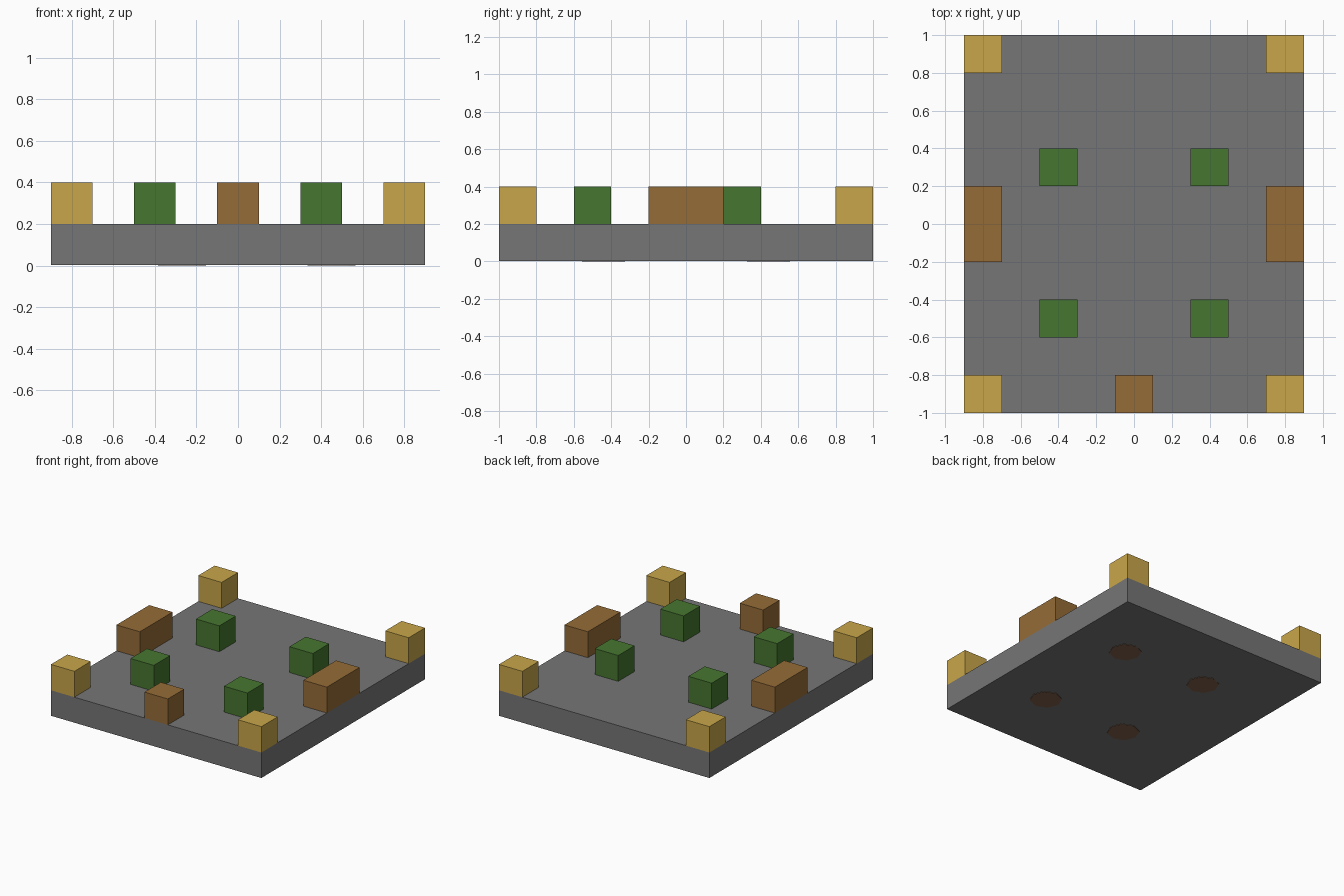
import bpy

cube = bpy.data.objects.get("Cube")
if cube:
    bpy.data.objects.remove(cube, do_unlink=True)


def material(name, rgb):
    m = bpy.data.materials.new(name)
    m.use_nodes = True
    m.diffuse_color = (*rgb, 1)
    m.node_tree.nodes["Principled BSDF"].inputs["Base Color"].default_value = (*rgb, 1)
    return m


stone = material("stone grey", (0.18, 0.18, 0.18))
gold = material("sand gold", (0.58, 0.38, 0.067))
brown = material("wood brown", (0.30, 0.15, 0.038))
green = material("leaf green", (0.061, 0.18, 0.029))
dark = material("foot brown", (0.22, 0.12, 0.07))


def block(name, center, size, mat):
    bpy.ops.mesh.primitive_cube_add(size=1, location=center)
    ob = bpy.context.object
    ob.name = name
    ob.scale = size
    bpy.ops.object.transform_apply(location=False, rotation=False, scale=True)
    ob.data.materials.append(mat)


FOOT = 0.003  # feet stand just proud of the underside
SMALL = (0.2, 0.2, 0.2)
TOP = 0.3     # centre height of the blocks on the slab

# Base slab
block("base_slab", (0, 0, (0.2 + FOOT) / 2), (1.8, 2, 0.2 - FOOT), stone)

# Blocks mirrored left and right
for side, x in (("left", 1), ("right", -1)):
    block(f"{side}_wall_block", (0.8 * x, 0, TOP), (0.2, 0.4, 0.2), brown)
    for end, corner_y, bush_y in (("front", -0.9, -0.5), ("back", 0.9, 0.3)):
        block(f"{end}_{side}_corner_post", (0.8 * x, corner_y, TOP), SMALL, gold)
        block(f"{end}_{side}_green_block", (0.4 * x, bush_y, TOP), SMALL, green)

# Single block at the middle of the front edge
block("front_block", (0, -0.9, TOP), SMALL, brown)

# Flat round feet under the slab
for side, x in (("left", 0.45), ("right", -0.27)):
    for end, y in (("front", -0.44), ("back", 0.44)):
        bpy.ops.mesh.primitive_cylinder_add(vertices=8, radius=0.115, depth=2 * FOOT,
                                            location=(x, y, FOOT))
        foot = bpy.context.object
        foot.name = f"{end}_{side}_foot"
        foot.data.materials.append(dark)
